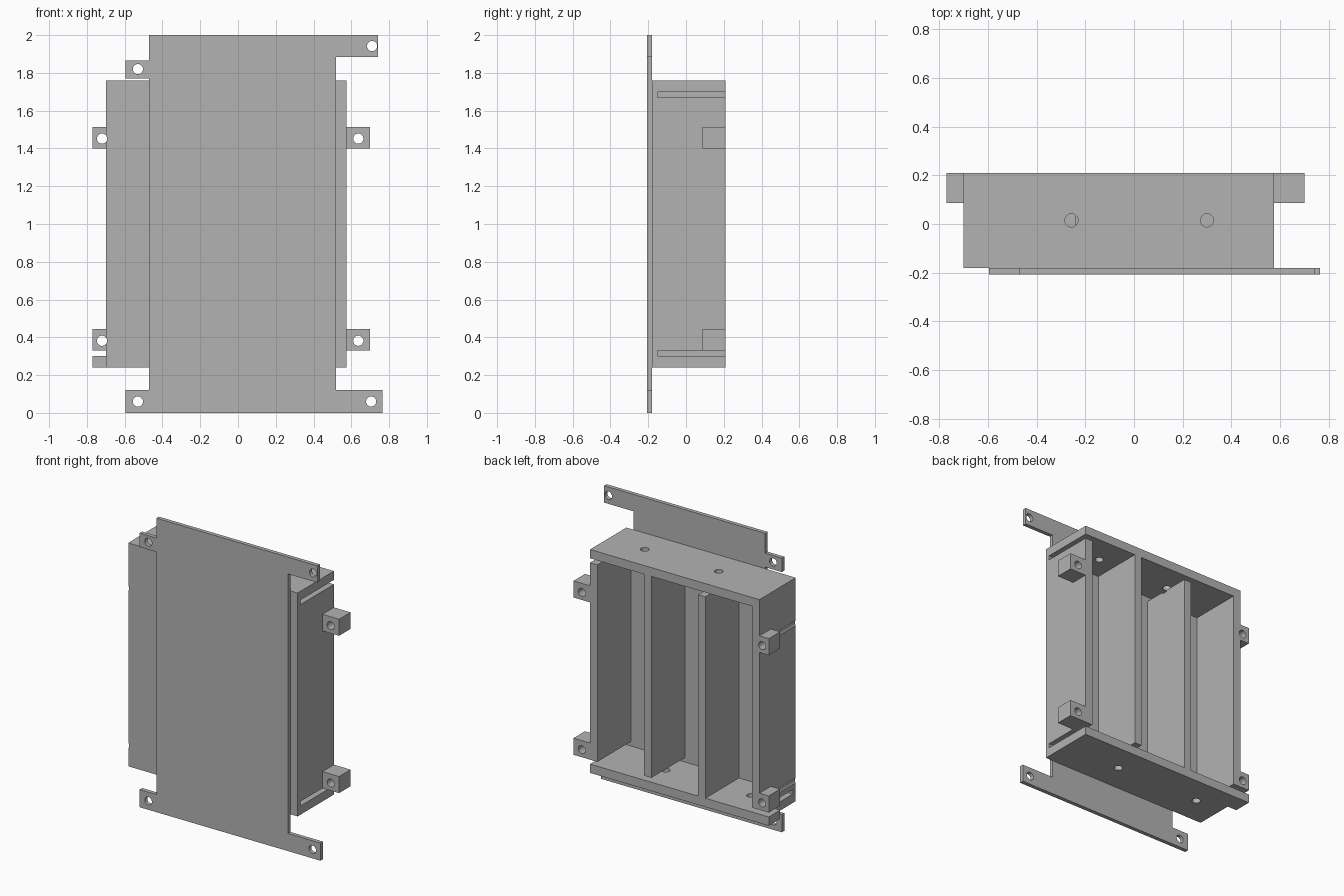
import bpy
import bmesh
from mathutils import Matrix

cube = bpy.data.objects.get("Cube")
if cube:
    bpy.data.objects.remove(cube, do_unlink=True)

# One plain grey for the whole model
grey = bpy.data.materials.new("plain_grey")
grey.use_nodes = True
grey.diffuse_color = (0.45, 0.45, 0.45, 1)
grey.node_tree.nodes["Principled BSDF"].inputs["Base Color"].default_value = grey.diffuse_color

HOLE = 0.027


def finish(name, bm):
    bmesh.ops.recalc_face_normals(bm, faces=bm.faces)
    mesh = bpy.data.meshes.new(name)
    bm.to_mesh(mesh)
    bm.free()
    mesh.materials.append(grey)
    obj = bpy.data.objects.new(name, mesh)
    bpy.context.collection.objects.link(obj)
    return obj


def box(name, x, y, z):
    bm = bmesh.new()
    bmesh.ops.create_cube(bm, size=1)
    for v in bm.verts:
        for i, (low, high) in enumerate((x, y, z)):
            v.co[i] = high if v.co[i] > 0 else low
    return finish(name, bm)


def rod(center, axis, length):
    bm = bmesh.new()
    bmesh.ops.create_cone(bm, cap_ends=True, segments=32,
                          radius1=HOLE, radius2=HOLE, depth=length)
    if axis == "Y":
        bmesh.ops.rotate(bm, verts=bm.verts, matrix=Matrix.Rotation(1.5707963, 3, "X"))
    bmesh.ops.translate(bm, verts=bm.verts, vec=center)
    return finish("hole_cutter", bm)


def cut(obj, cutter):
    cutter.hide_render = True
    mod = obj.modifiers.new("cut", "BOOLEAN")
    mod.operation = "DIFFERENCE"
    mod.solver = "EXACT"
    mod.object = cutter
    bpy.context.view_layer.objects.active = obj
    bpy.ops.object.modifier_apply(modifier=mod.name)
    bpy.data.objects.remove(cutter, do_unlink=True)


# Outer limits of the tray, its inside, and the positions of its walls
LEFT, RIGHT = 0.575, -0.70
FLOOR, BACK = -0.15, 0.21
BOTTOM, TOP = 0.24, 1.76
LOW, HIGH = BOTTOM + 0.06, TOP - 0.06
WALL, GAP = 0.055, 0.03
pitch = (LEFT - RIGHT - WALL) / 3
walls = [RIGHT + i * pitch for i in range(4)]

# Tray with three long compartments open at the back
tray = box("compartment_tray", (RIGHT, LEFT), (-0.18, BACK), (BOTTOM, TOP))
for a, b in zip(walls, walls[1:]):
    cut(tray, box("pocket", (a + WALL, b), (FLOOR, 0.3), (LOW, HIGH)))

# Slots joining the compartments at alternate ends
for wall, at_top in ((0, False), (1, True), (2, False), (3, True), (3, False)):
    z = (HIGH - GAP, HIGH) if at_top else (LOW, LOW + GAP)
    x = (walls[wall] - 0.01, walls[wall] + WALL + 0.01)
    cut(tray, box("slot", x, (FLOOR, 0.3), z))

# Round holes through the end panels
for x, z in ((0.30, TOP), (-0.257, TOP), (0.142, BOTTOM), (-0.50, BOTTOM)):
    cut(tray, rod((x, 0.015, z), "Z", 0.2))

# Drilled mounting ears on both sides
for side, inner, outer, hole_x in (("left", LEFT, 0.70, 0.637),
                                   ("right", RIGHT, -0.77, -0.72)):
    for level, z in (("lower", 0.33), ("upper", 1.40)):
        ear = box(f"{side}_{level}_ear", sorted((inner, outer)), (0.087, BACK), (z, z + 0.113))
        center = (hole_x, 0.12, z + 0.052)
        cut(ear, rod(center, "Y", 0.8))
        if side == "right":
            cut(tray, rod(center, "Y", 0.8))

# Small plain foot level with the bottom panel
box("right_bottom_foot", (-0.77, RIGHT), (0.087, BACK), (BOTTOM, LOW))

# Flat front plate with four corner tabs
outline = [(-0.595, 0), (0.765, 0), (0.765, 0.12), (0.52, 0.12), (0.52, 1.885),
           (0.742, 1.885), (0.742, 2), (-0.47, 2), (-0.47, 1.865), (-0.595, 1.865),
           (-0.595, 1.77), (-0.47, 1.77), (-0.47, 0.12), (-0.595, 0.12)]
bm = bmesh.new()
face = bm.faces.new([bm.verts.new((x, -0.207, z)) for x, z in outline])
side = bmesh.ops.extrude_face_region(bm, geom=[face])["geom"]
bmesh.ops.translate(bm, vec=(0, 0.027, 0),
                    verts=[v for v in side if isinstance(v, bmesh.types.BMVert)])
plate = finish("front_plate", bm)
for x, z in ((-0.53, 0.06), (0.705, 0.06), (0.71, 1.942), (-0.53, 1.82)):
    cut(plate, rod((x, -0.19, z), "Y", 0.2))
